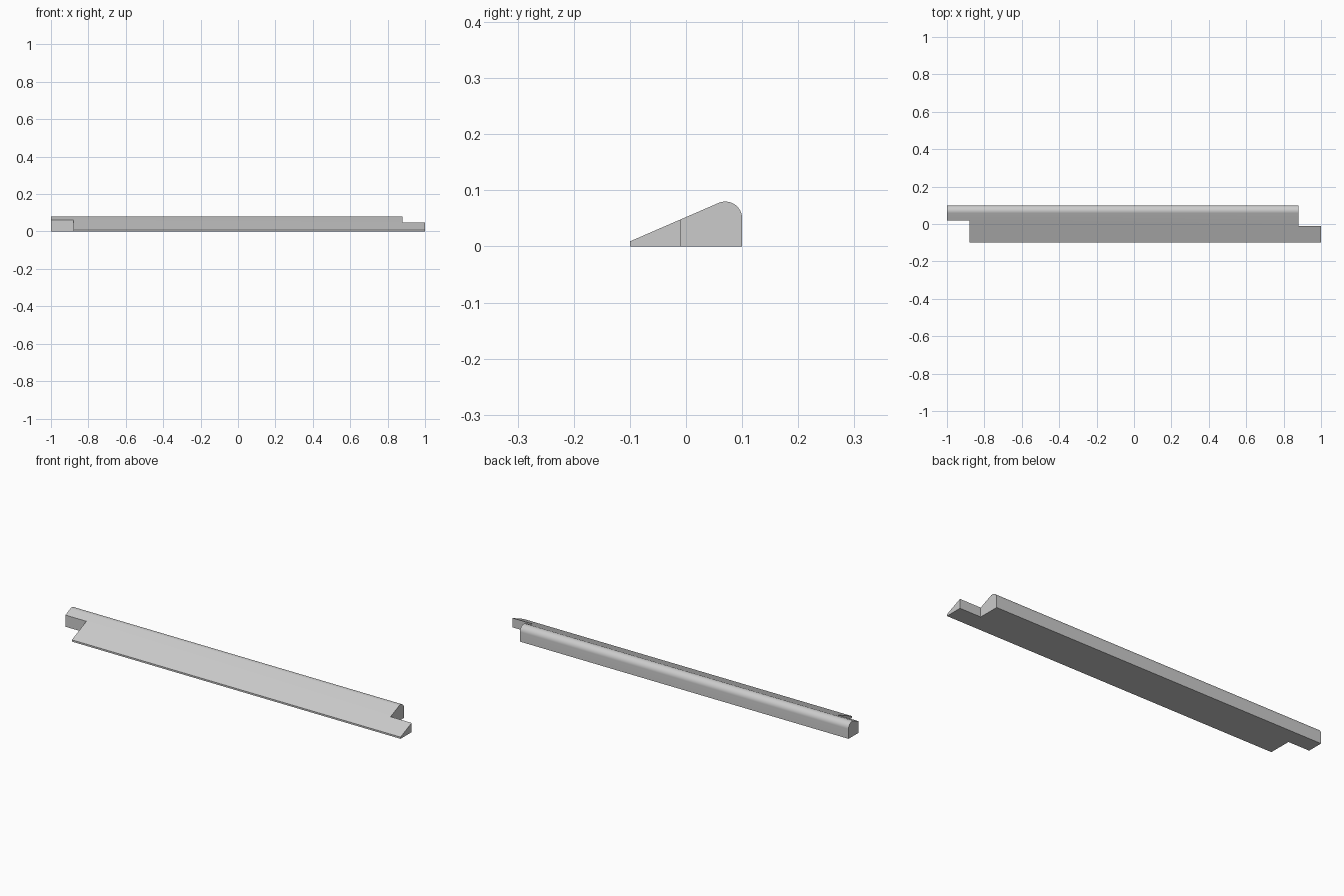
import bpy, bmesh, math

if "Cube" in bpy.data.objects:
    bpy.data.objects.remove(bpy.data.objects["Cube"])

grey = bpy.data.materials.new("light_grey")
grey.diffuse_color = (0.6, 0.6, 0.6, 1)
grey.use_nodes = True
grey.node_tree.nodes["Principled BSDF"].inputs["Base Color"].default_value = grey.diffuse_color


def make_object(name, bm):
    bmesh.ops.recalc_face_normals(bm, faces=bm.faces)
    mesh = bpy.data.meshes.new(name)
    bm.to_mesh(mesh)
    bm.free()
    mesh.materials.append(grey)
    ob = bpy.data.objects.new(name, mesh)
    bpy.context.collection.objects.link(ob)
    return ob


def box(name, x0, x1, y0, y1, z0, z1):
    bm = bmesh.new()
    bmesh.ops.create_cube(bm, size=1)
    for v in bm.verts:
        v.co = (x1 if v.co.x > 0 else x0,
                y1 if v.co.y > 0 else y0,
                z1 if v.co.z > 0 else z0)
    return make_object(name, bm)


# Cross-section: flat base, upright back, rounded ridge, sloping front with a thin lip
LIP, RADIUS, CY, CZ = 0.009, 0.03, 0.07, 0.05
SLOPE = math.radians(23.3)
STEPS = 16
profile = [(-0.1, LIP), (-0.1, 0), (0.1, 0)]
for i in range(STEPS + 1):
    a = (math.pi / 2 + SLOPE) * i / STEPS
    profile.append((CY + RADIUS * math.cos(a), CZ + RADIUS * math.sin(a)))

# Strip extruded along its length
bm = bmesh.new()
end = bm.faces.new([bm.verts.new((-1, y, z)) for y, z in profile])
ext = bmesh.ops.extrude_face_region(bm, geom=[end], use_keep_orig=True)
bmesh.ops.translate(bm, vec=(2, 0, 0),
                    verts=[g for g in ext["geom"] if isinstance(g, bmesh.types.BMVert)])
strip = make_object("wedge_strip", bm)

# Interlocking end notches: front corner on the left, back corner on the right
cutters = [box("left_notch_cutter", -1.1, -0.88, -0.2, 0.018, -0.1, 0.2),
           box("right_notch_cutter", 0.88, 1.1, -0.01, 0.2, -0.1, 0.2)]
bpy.context.view_layer.objects.active = strip
strip.select_set(True)
for cutter in cutters:
    cutter.hide_render = True
    mod = strip.modifiers.new("notch", "BOOLEAN")
    mod.operation = "DIFFERENCE"
    mod.solver = "EXACT"
    mod.object = cutter
    bpy.ops.object.modifier_apply(modifier=mod.name)
for cutter in cutters:
    bpy.data.objects.remove(cutter)

bpy.ops.object.shade_smooth_by_angle(angle=math.radians(30))
